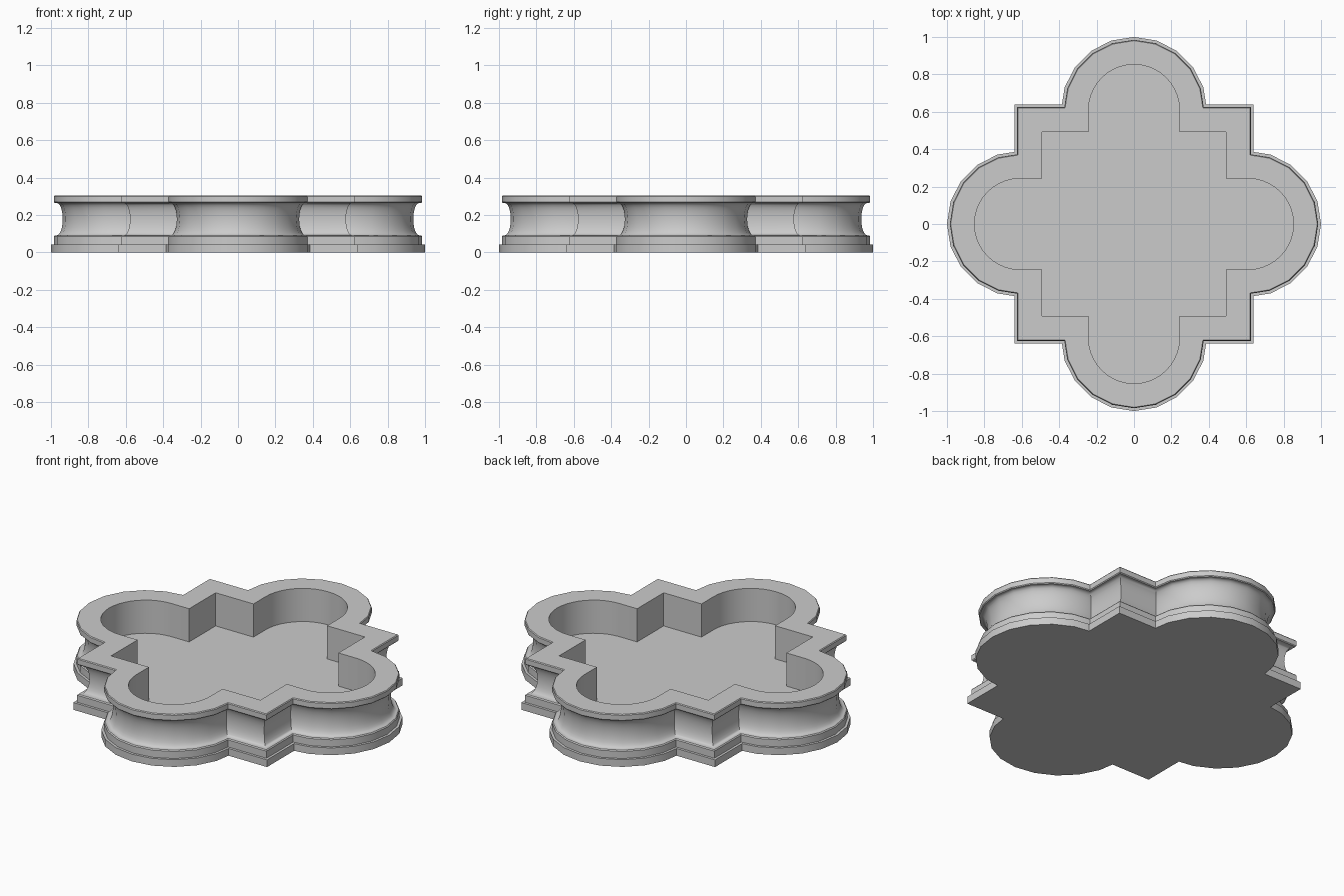
import bpy, bmesh
from math import sin, cos, radians, pi

if "Cube" in bpy.data.objects:
    bpy.data.objects.remove(bpy.data.objects["Cube"])

C, R, S = 0.61, 0.39, 0.64      # lobe centre, lobe radius, half square
TOP, FLOOR = 0.305, 0.107


def outline(d, n):
    """Quatrefoil-and-square plan inset by d; each lobe half circle has n sides."""
    r, s = R - d, S - d
    step = pi / n
    arc = [(r * cos(i * step), C + r * sin(i * step)) for i in range(n + 1)]
    if s > C:   # square side cuts the first arc segment
        (x0, y0), (x1, y1) = arc[0], arc[1]
        x = x0 + (x1 - x0) * (s - y0) / (y1 - y0)
        arc[0], arc[-1] = (x, s), (-x, s)
    else:
        x = r
    quarter = [(s, s), (x, s)] + arc + [(-x, s)]
    pts = []
    for k in range(4):
        for px, py in quarter:
            for _ in range(k):
                px, py = -py, px
            pts.append((px, py))
    return pts


def loft(bm, profile, n):
    """Skin the plan outline through (inset, height) profile points."""
    prev = None
    for d, z in profile:
        ring = [bm.verts.new((x, y, z)) for x, y in outline(d, n)]
        if prev:
            m = len(ring)
            for i in range(m):
                j = (i + 1) % m
                bm.faces.new((prev[i], prev[j], ring[j], ring[i]))
        prev = ring


bm = bmesh.new()

# Outer moulding: plinth, step, hollow cove, lip
cove = [(0.03 + 0.033 * sin(pi * t / 12), 0.178 - 0.087 * cos(pi * t / 12)) for t in range(13)]
outer = [(0, 0), (0, 0.043), (0.015, 0.043), (0.015, 0.085), (0.02, 0.091)]
outer += cove + [(0.02, 0.265), (0.016, 0.27), (0.016, 0.3), (0.02, TOP)]
loft(bm, outer, 10)

# Inner basin wall
loft(bm, [(0.147, TOP), (0.147, FLOOR)], 20)
bmesh.ops.remove_doubles(bm, verts=bm.verts[:], dist=1e-5)

# Underside, basin floor and rim
border = [e for e in bm.edges if e.is_boundary]


def at(z):
    return [e for e in border if all(abs(v.co.z - z) < 1e-4 for v in e.verts)]


loops = {z: at(z) for z in (0, FLOOR, TOP)}
for z in loops:
    bmesh.ops.triangle_fill(bm, edges=loops[z], use_beauty=True, use_dissolve=False)
bmesh.ops.recalc_face_normals(bm, faces=bm.faces[:])

mesh = bpy.data.meshes.new("fountain_basin")
bm.to_mesh(mesh)
bm.free()
basin = bpy.data.objects.new("fountain_basin", mesh)
bpy.context.collection.objects.link(basin)
bpy.context.view_layer.objects.active = basin
basin.select_set(True)
bpy.ops.object.shade_smooth_by_angle(angle=radians(30))
